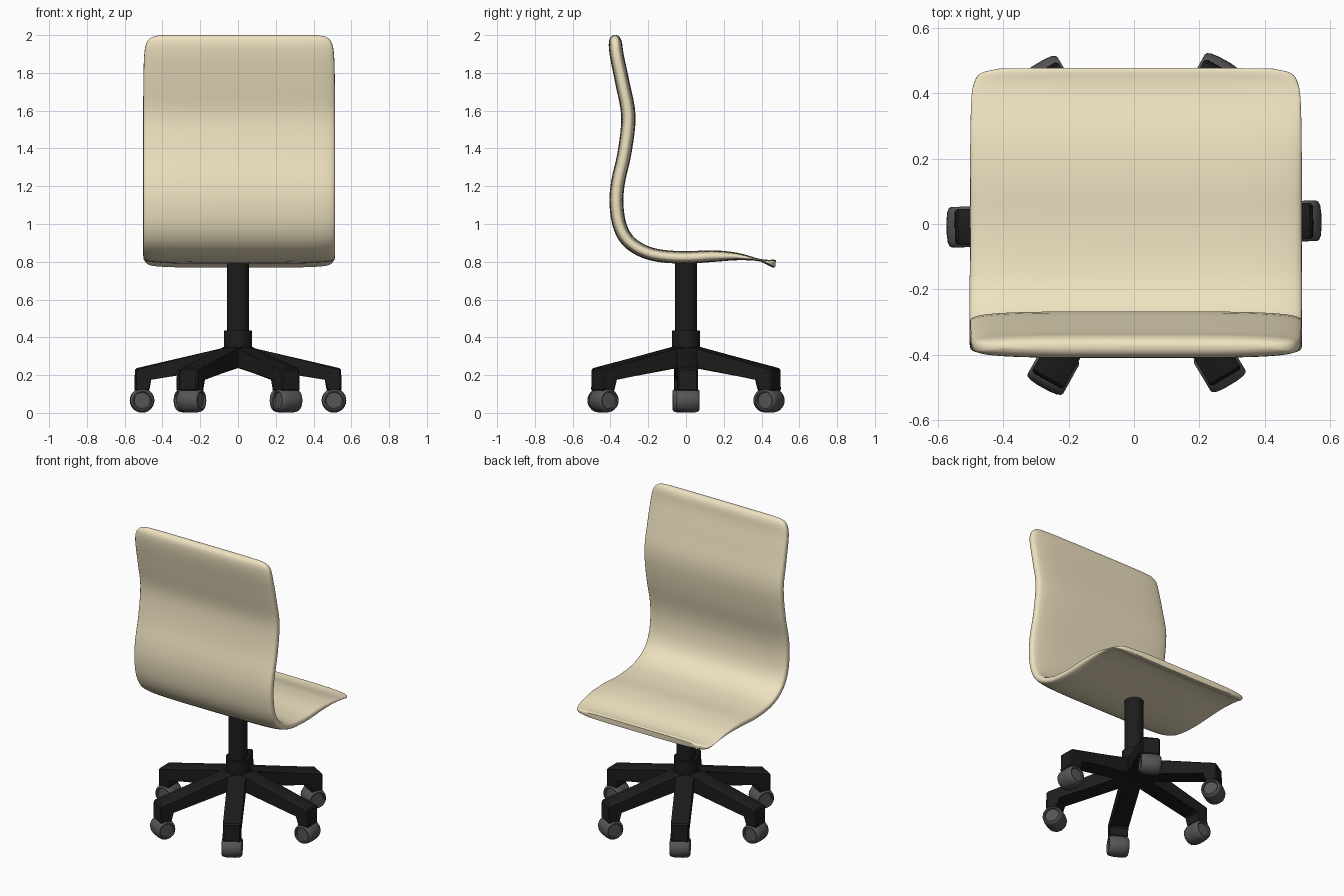
import bpy, bmesh, math
from mathutils import Vector, Matrix

if "Cube" in bpy.data.objects:
    bpy.data.objects.remove(bpy.data.objects["Cube"])


def material(name, rgb):
    m = bpy.data.materials.new(name)
    m.diffuse_color = (*rgb, 1)
    m.use_nodes = True
    m.node_tree.nodes["Principled BSDF"].inputs["Base Color"].default_value = m.diffuse_color
    return m


CREAM = material("cream shell", (0.86, 0.76, 0.53))
BLACK = material("black frame", (0.012, 0.012, 0.012))
GREY = material("grey wheel", (0.09, 0.09, 0.09))


def finish(name, bm, mat, angle=40):
    bmesh.ops.recalc_face_normals(bm, faces=bm.faces)
    me = bpy.data.meshes.new(name)
    bm.to_mesh(me)
    bm.free()
    me.materials.append(mat)
    ob = bpy.data.objects.new(name, me)
    bpy.context.collection.objects.link(ob)
    bpy.ops.object.select_all(action='DESELECT')
    ob.select_set(True)
    bpy.context.view_layer.objects.active = ob
    bpy.ops.object.shade_smooth_by_angle(angle=math.radians(angle))
    return ob


def skin(bm, rings, caps=True):
    rows = [[bm.verts.new(p) for p in r] for r in rings]
    n = len(rows[0])
    for a, b in zip(rows, rows[1:]):
        for i in range(n):
            j = (i + 1) % n
            bm.faces.new((a[i], a[j], b[j], b[i]))
    if caps:
        bm.faces.new(rows[0])
        bm.faces.new(rows[-1])


def catmull(pts, steps):
    pts = [Vector(p) for p in pts]
    ext = [pts[0]] + pts + [pts[-1]]
    out = []
    for a, b, c, d in zip(ext, ext[1:], ext[2:], ext[3:]):
        for s in range(steps):
            t = s / steps
            out.append(0.5 * (2 * b + (c - a) * t + (2 * a - 5 * b + 4 * c - d) * t * t
                              + (3 * b - a - 3 * c + d) * t ** 3))
    return out + [pts[-1]]


# Seat shell: side path as (y, z, half thickness, half width)
path = [(-0.375, 2.0, 0.008, 0.41), (-0.375, 1.99, 0.024, 0.46), (-0.374, 1.96, 0.035, 0.49),
        (-0.366, 1.89, 0.037, 0.503), (-0.335, 1.74, 0.038, 0.507), (-0.305, 1.57, 0.038, 0.508),
        (-0.325, 1.38, 0.037, 0.508), (-0.36, 1.22, 0.037, 0.508), (-0.368, 1.10, 0.037, 0.508),
        (-0.347, 0.98, 0.037, 0.508), (-0.29, 0.895, 0.036, 0.508), (-0.18, 0.84, 0.034, 0.508),
        (-0.02, 0.823, 0.033, 0.507), (0.14, 0.83, 0.031, 0.507), (0.27, 0.828, 0.02, 0.506),
        (0.38, 0.811, 0.007, 0.503), (0.43, 0.798, 0.013, 0.495), (0.46, 0.791, 0.021, 0.475),
        (0.474, 0.789, 0.019, 0.42)]
samples = catmull(path, 4)


def power(v, e):
    return math.copysign(abs(v) ** e, v)


rings = []
for i, s in enumerate(samples):
    a, b = samples[max(i - 1, 0)], samples[min(i + 1, len(samples) - 1)]
    tan = Vector((b[0] - a[0], b[1] - a[1])).normalized()
    ring = []
    for k in range(48):
        w = 2 * math.pi * k / 48
        x, h = s[3] * power(math.cos(w), 0.5), s[2] * power(math.sin(w), 0.5)
        ring.append((x + 0.006, s[0] - tan.y * h, s[1] + tan.x * h))
    rings.append(ring)
bm = bmesh.new()
skin(bm, rings)
finish("seat_shell", bm, CREAM, 60)


# Column and hub
def cylinder(name, r, z0, z1):
    bm = bmesh.new()
    bmesh.ops.create_cone(bm, cap_ends=True, segments=32, radius1=r, radius2=r, depth=z1 - z0,
                          matrix=Matrix.Translation((0, 0, (z0 + z1) / 2)))
    finish(name, bm, BLACK)


cylinder("column", 0.058, 0.30, 0.81)
cylinder("hub", 0.074, 0.29, 0.435)

# Six legs with downturned ends, each carrying a barrel wheel
leg_side = [(0, 0.36), (0.06, 0.348), (0.545, 0.235), (0.548, 0.115), (0.47, 0.115),
            (0.468, 0.182), (0, 0.25)]
wheel_side = [(0.001, 0.05), (0.042, 0.05), (0.044, 0.06), (0.05, 0.062), (0.057, 0.058), (0.062, 0.046),
              (0.065, 0.02)]
wheel_side += [(r, -h) for r, h in reversed(wheel_side)]
for n in range(6):
    turn = Matrix.Rotation(math.radians(60 * n + 1), 4, 'Z')
    bm = bmesh.new()
    skin(bm, [[(r, y, z) for r, z in leg_side] for y in (-0.055, 0.055)])
    bmesh.ops.bevel(bm, geom=bm.edges[:], offset=0.008, segments=1, affect='EDGES')
    finish(f"base_leg_{n + 1}", bm, BLACK, 30).matrix_world = turn

    bm = bmesh.new()
    skin(bm, [[(0.508 + r * math.cos(a), h, 0.066 + r * math.sin(a))
               for a in [2 * math.pi * k / 28 for k in range(28)]] for r, h in wheel_side])
    finish(f"wheel_{n + 1}", bm, GREY).matrix_world = turn
